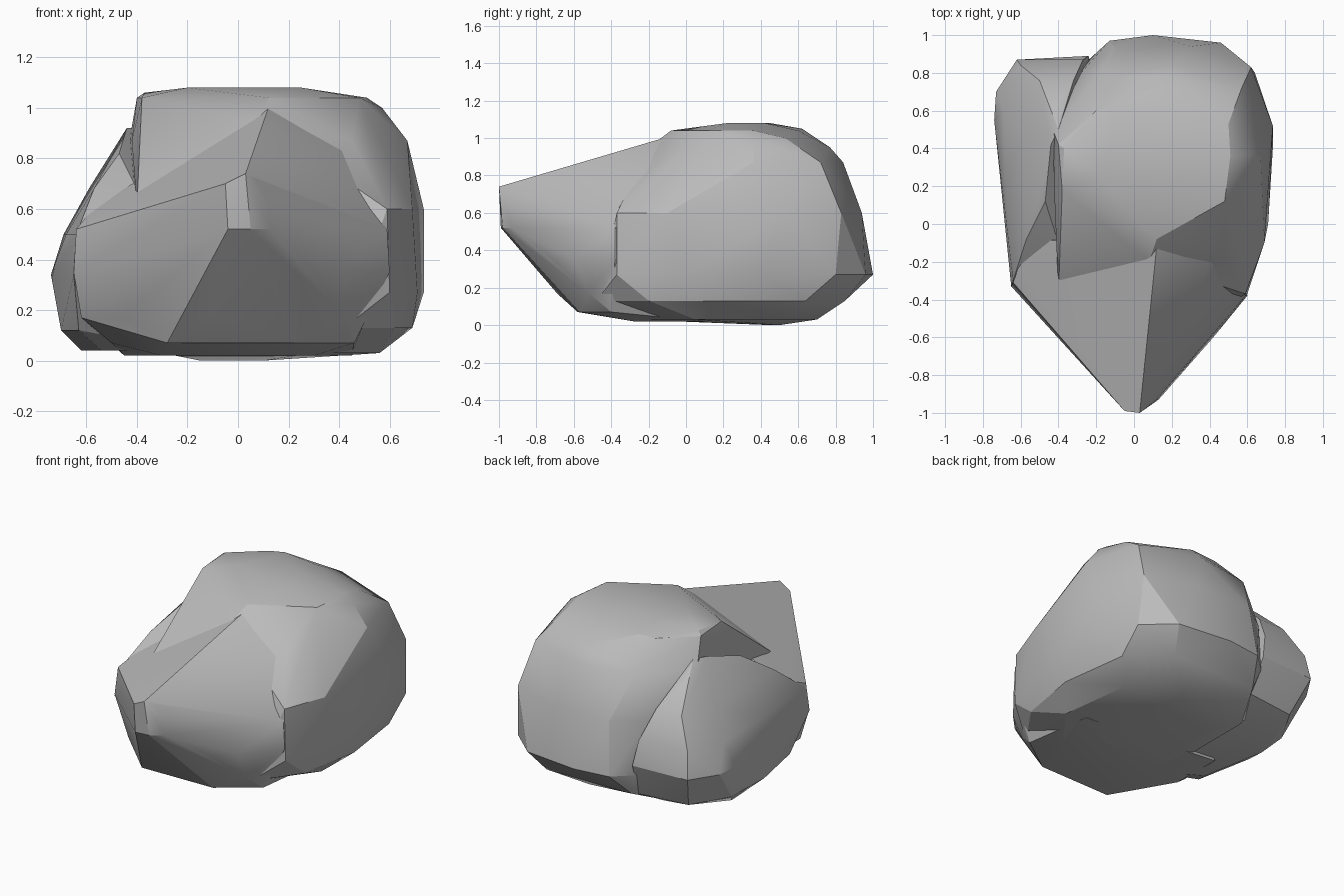
import bpy
import bmesh
from math import radians
from mathutils import Vector

default_cube = bpy.data.objects.get("Cube")
if default_cube:
    bpy.data.objects.remove(default_cube, do_unlink=True)


def make_material(name, colour):
    material = bpy.data.materials.new(name)
    material.use_nodes = True
    material.diffuse_color = colour
    shader = material.node_tree.nodes["Principled BSDF"]
    shader.inputs["Base Color"].default_value = colour
    shader.inputs["Roughness"].default_value = 0.9
    return material


stone = make_material("stone grey", (0.5, 0.5, 0.5, 1))


def make_rock(name, contours, extra_points=()):
    """Wrap a faceted stone around level contours and a few loose corners."""
    mesh_builder = bmesh.new()
    for height, outline in contours:
        for x, y in outline:
            mesh_builder.verts.new((x, y, height))
    for corner in extra_points:
        mesh_builder.verts.new(Vector(corner))
    hull = bmesh.ops.convex_hull(mesh_builder, input=mesh_builder.verts[:])
    leftovers = set(hull["geom_interior"]) | set(hull["geom_unused"])
    spare_verts = [item for item in leftovers if isinstance(item, bmesh.types.BMVert)]
    bmesh.ops.delete(mesh_builder, geom=spare_verts, context="VERTS")
    bmesh.ops.recalc_face_normals(mesh_builder, faces=mesh_builder.faces[:])

    mesh = bpy.data.meshes.new(name)
    mesh_builder.to_mesh(mesh)
    mesh_builder.free()
    mesh.materials.append(stone)
    rock = bpy.data.objects.new(name, mesh)
    bpy.context.collection.objects.link(rock)

    # Soften the shallow facets and keep the hard breaks
    bpy.ops.object.select_all(action="DESELECT")
    rock.select_set(True)
    bpy.context.view_layer.objects.active = rock
    bpy.ops.object.shade_smooth_by_angle(angle=radians(22))
    return rock


# Main boulder: the tall mass at the back and on the left
main_contours = [
    (0.0, [(-.15, .45), (.1, .5)]),
    (.03, [(-.3, -.3), (.3, -.3), (.56, .05), (.5, .52), (.2, .7), (-.3, .62)]),
    (.13, [(.42, -.48), (.62, -.2), (.69, .2), (.63, .64), (.4, .85), (-.2, .84)]),
    (.27, [(.6, -.37), (.71, 0), (.735, .4), (.64, .8), (.46, .96), (.1, 1), (-.13, .97), (-.25, .86)]),
    (.6, [(.59, -.37), (.69, -.1), (.735, .52), (.62, .83), (.3, .94), (-.1, .93), (-.28, .8), (-.4, .55)]),
    (.87, [(.45, -.15), (.67, .36), (.57, .72), (.2, .84), (-.18, .78), (-.43, .5), (-.42, .12)]),
    (1.04, [(.12, -.08), (.48, .12), (.51, .36), (.15, .6), (-.2, .6), (-.4, .42), (-.38, .18)]),
    (1.08, [(-.2, .25), (.25, .22), (.15, .42), (-.1, .45)]),
]
main_corners = [
    (-.4, -.37, .61), (.08, -.2, .95), (.5, .53, 1), (-.1, .62, 1.05),
    (.57, .36, 1), (.2, .77, .95), (-.37, .4, 1.06),
]
make_rock("main_boulder", main_contours, main_corners)

# Side boulder: the lower mass leaning on the right flank, behind a crevice
side_contours = [
    (.04, [(-.54, 0), (-.62, .42), (-.2, -.2), (-.3, .65)]),
    (.12, [(-.63, -.16), (-.7, .2), (-.69, .52), (-.55, .76), (-.22, .8)]),
    (.34, [(-.65, -.33), (-.74, .55), (-.73, .7), (-.62, .87), (-.24, .89)]),
    (.5, [(-.64, -.3), (-.68, .2), (-.69, .6), (-.6, .84), (-.27, .87)]),
    (.68, [(-.57, -.08), (-.59, .5), (-.5, .76), (-.32, .76)]),
    (.82, [(-.47, .12), (-.48, .5), (-.42, .62)]),
]
make_rock("side_boulder", side_contours, [(-.44, .42, .92), (-.4, .5, .92), (-.4, -.1, .68)])

# Front prow: the overhanging wedge whose ridge climbs from a blunt tip to the crown
prow_contours = [
    (.02, [(-.45, .2), (-.3, -.25), (.3, -.28), (.45, .1)]),
    (.07, [(-.5, -.2), (-.28, -.58), (.22, -.57), (.46, -.4)]),
    (.17, [(-.62, -.28), (-.46, -.46), (-.12, -.69), (.12, -.66), (.42, -.52)]),
    (.35, [(-.65, -.33), (-.5, -.47), (-.38, -.57), (-.24, -.7), (.3, -.71), (.42, -.6), (.6, -.38)]),
    (.52, [(-.64, -.31), (-.5, -.45), (-.04, -.99), (.05, -.98), (.13, -.93), (.59, -.38)]),
    (.57, [(-.42, -.46), (-.6, -.22)]),
    (.62, [(-.56, -.08), (.12, -.93)]),
]
ridge = [
    (-.05, -.99, .7), (.03, -1, .74), (.07, -.96, .72), (.06, -.58, .84),
    (.1, -.33, .92), (.12, -.12, 1), (.45, -.12, .84),
]
make_rock("front_prow", prow_contours, ridge)
